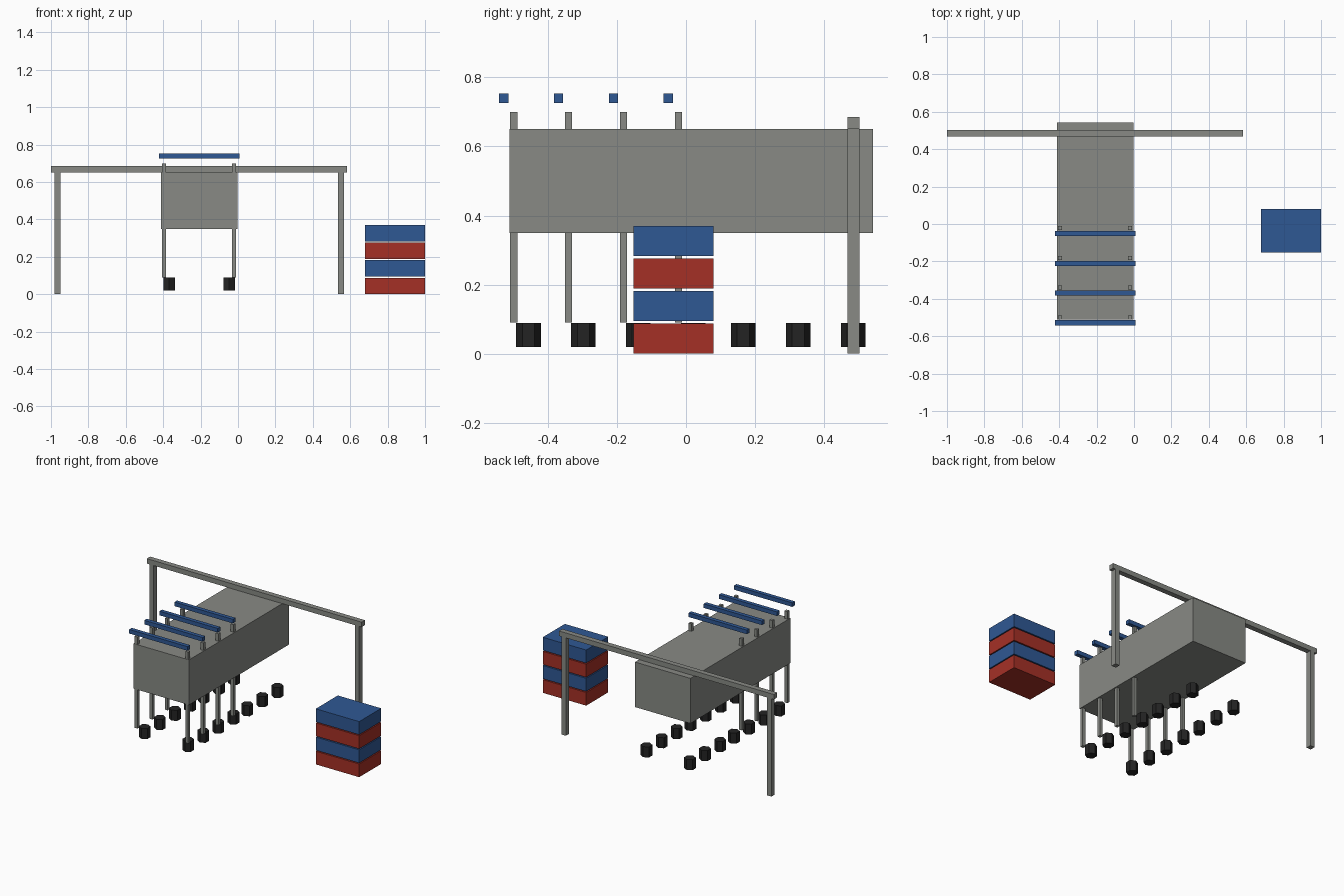
import bpy

if "Cube" in bpy.data.objects:
    bpy.data.objects.remove(bpy.data.objects["Cube"], do_unlink=True)


def linear(c):
    c /= 255
    return c / 12.92 if c <= 0.04045 else ((c + 0.055) / 1.055) ** 2.4


def material(name, *rgb):
    mat = bpy.data.materials.new(name)
    mat.use_nodes = True
    color = (*map(linear, rgb), 1)
    mat.diffuse_color = color
    bsdf = next(n for n in mat.node_tree.nodes if n.type == "BSDF_PRINCIPLED")
    bsdf.inputs["Base Color"].default_value = color
    return mat


GREY = material("grey_metal", 136, 138, 133)
BLUE = material("blue_paint", 47, 88, 148)
RED = material("red_paint", 165, 48, 38)
BLACK = material("black_rubber", 35, 35, 35)


def finish(name, mat):
    obj = bpy.context.object
    obj.name = obj.data.name = name
    obj.data.materials.append(mat)
    return obj


def box(name, mat, x, y, z):
    """Box spanning the (low, high) pairs given for each axis."""
    spans = (x, y, z)
    bpy.ops.mesh.primitive_cube_add(size=1, location=[(a + b) / 2 for a, b in spans])
    bpy.context.object.scale = [b - a for a, b in spans]
    bpy.ops.object.transform_apply(location=False, rotation=False, scale=True)
    return finish(name, mat)


def around(centre, half):
    return (centre - half, centre + half)


MID = -0.208      # centre line of the main body and gantry
STEP = 0.159      # spacing of posts, rails and wheels
SIDES = (("right", -1), ("left", 1))

# Main body
box("main_body", GREY, around(MID, 0.204), (-0.511, 0.542), (0.35, 0.65))

# Posts through the body, with a cross rail above each pair
for i in range(4):
    y = -0.499 + i * STEP
    for side, s in SIDES:
        box(f"{side}_post_{i + 1}", GREY, around(MID + s * 0.187, 0.0105),
            around(y, 0.0105), (0.09, 0.70))
    box(f"cross_rail_{i + 1}", BLUE, around(MID, 0.215),
        around(y - 0.029, 0.0135), (0.726, 0.753))

# Six-sided wheels: a front group of four and a rear group of three
wheel_rows = [-0.456 + i * STEP for i in range(4)]
wheel_rows += [0.166 + i * STEP for i in range(3)]
for i, y in enumerate(wheel_rows):
    for side, s in SIDES:
        bpy.ops.mesh.primitive_cylinder_add(vertices=6, radius=0.0355, depth=0.07,
                                            location=(MID + s * 0.16, y, 0.054))
        finish(f"{side}_wheel_{i + 1}", BLACK)

# Gantry frame over the rear
GANTRY_Y = (0.468, 0.503)
box("gantry_beam", GREY, around(MID, 0.792), GANTRY_Y, (0.652, 0.685))
for side, s in SIDES:
    box(f"{side}_gantry_leg", GREY, around(MID + s * 0.758, 0.016), GANTRY_Y, (0, 0.652))

# Stack of crates in alternating colours
for i in range(4):
    z = i * 0.0943
    box(f"crate_{i + 1}", BLUE if i % 2 else RED, (0.68, 1.0), (-0.152, 0.08), (z, z + 0.0875))
